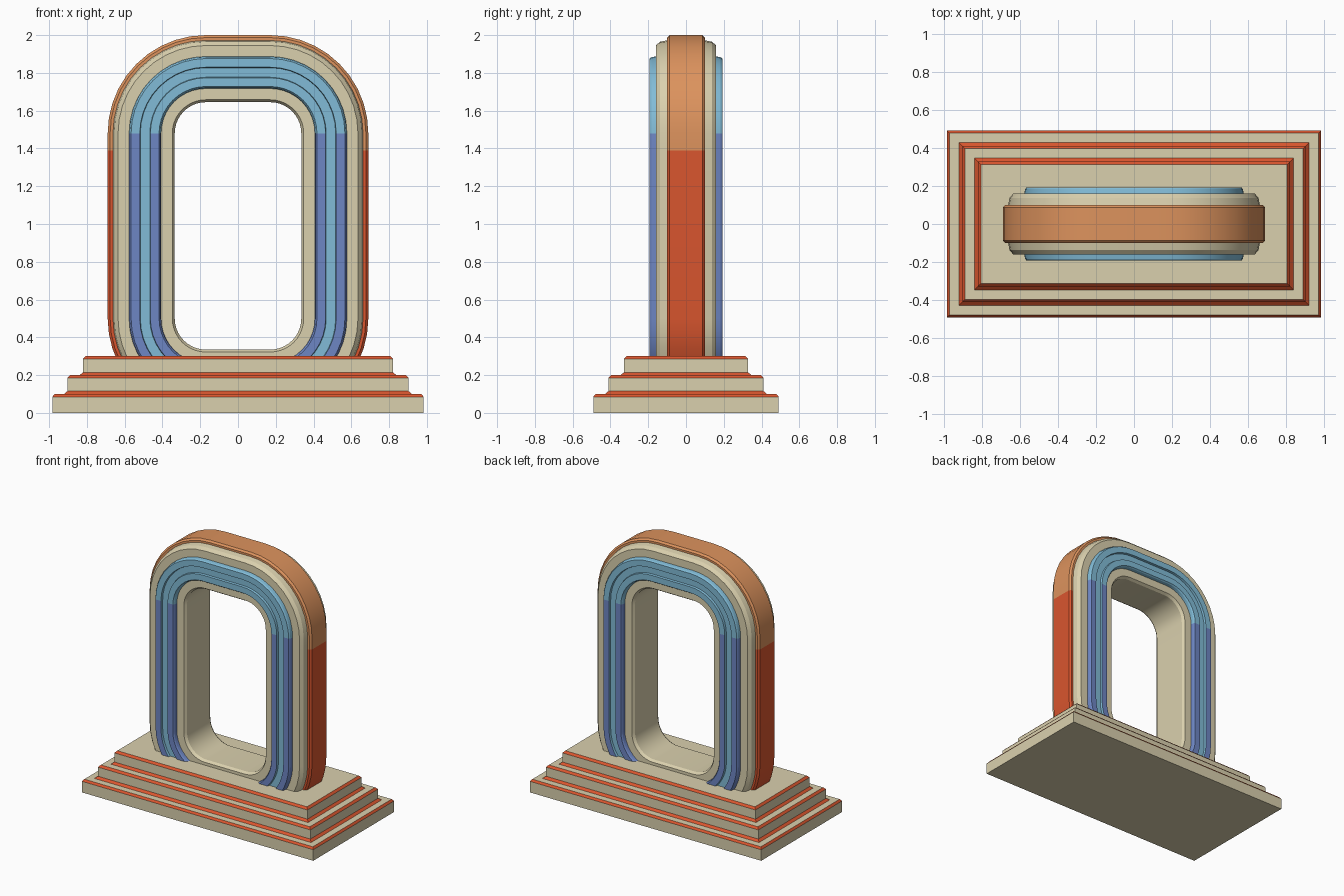
import bpy, bmesh, math

if "Cube" in bpy.data.objects:
    bpy.data.objects.remove(bpy.data.objects["Cube"])

def material(name, rgb):
    m = bpy.data.materials.new(name)
    m.diffuse_color = (*rgb, 1)
    m.use_nodes = True
    m.node_tree.nodes["Principled BSDF"].inputs["Base Color"].default_value = m.diffuse_color
    return m

CREAM, RED, ORANGE, SKY, VIOLET = range(5)
MATS = [material("cream", (0.70, 0.63, 0.42)),
        material("red orange", (0.70, 0.093, 0.028)),
        material("light orange", (0.72, 0.29, 0.11)),
        material("sky blue", (0.22, 0.50, 0.68)),
        material("violet blue", (0.155, 0.24, 0.55))]

def finish(name, bm):
    bmesh.ops.recalc_face_normals(bm, faces=bm.faces[:])
    me = bpy.data.meshes.new(name)
    bm.to_mesh(me)
    bm.free()
    for m in MATS:
        me.materials.append(m)
    ob = bpy.data.objects.new(name, me)
    bpy.context.collection.objects.link(ob)
    return ob

# Stepped plinth: (inset, height, colour of the band rising to the next row)
rows = [(0, 0, CREAM), (0, 0.085, RED), (0.012, 0.10, CREAM),
        (0.062, 0.10, RED), (0.08, 0.115, CREAM), (0.08, 0.185, RED),
        (0.095, 0.20, CREAM), (0.145, 0.20, RED), (0.162, 0.215, CREAM),
        (0.162, 0.285, RED), (0.177, 0.30, CREAM)]
bm = bmesh.new()
rings = [[bm.verts.new((sx * (0.983 - t), sy * (0.491 - t), z))
          for sx, sy in ((-1, -1), (1, -1), (1, 1), (-1, 1))] for t, z, c in rows]
for a, b, row in zip(rings, rings[1:], rows):
    for i in range(4):
        j = (i + 1) % 4
        bm.faces.new((a[i], a[j], b[j], b[i])).material_index = row[2]
bm.faces.new(rings[0][::-1])
bm.faces.new(rings[-1])
finish("stepped_plinth", bm)

# Arch cross-section: (offset from the opening, half depth, colour to the next point)
half = [(0, 0.14, CREAM), (0.013, 0.16, CREAM), (0.072, 0.16, SKY),
        (0.076, 0.183, SKY), (0.083, 0.193, VIOLET), (0.129, 0.193, SKY),
        (0.132, 0.176, SKY), (0.182, 0.176, SKY), (0.185, 0.193, VIOLET),
        (0.231, 0.193, VIOLET), (0.238, 0.183, VIOLET), (0.242, 0.16, CREAM),
        (0.300, 0.16, CREAM), (0.320, 0.138, CREAM), (0.327, 0.10, ORANGE),
        (0.342, 0.10, ORANGE), (0.355, 0.087, ORANGE)]
half = [(d, y, VIOLET if c == SKY and d < 0.08 else c) for d, y, c in half]
section = [(d, -y, c) for d, y, c in half]
back = half[::-1]
for i, (d, y, c) in enumerate(back):
    section.append((d, y, back[i + 1][2] if i + 1 < len(back) else CREAM))

# Path around the opening: corner centre plus outward angle
path = []
STEPS = 10
for cx, cz, start in ((0.17, 0.5, -90), (0.17, 1.48, 0), (-0.17, 1.48, 90), (-0.17, 0.5, 180)):
    arc = [(cx, cz, math.radians(start + 90 * k / STEPS)) for k in range(STEPS + 1)]
    split = (cx, 1.39, math.radians(0 if cx > 0 else 180))
    if start == 0:
        arc.insert(0, split)
    if start == 90:
        arc.append(split)
    path += arc

bm = bmesh.new()
loops = [[bm.verts.new((cx + (0.165 + d) * math.cos(a), y, cz + (0.165 + d) * math.sin(a)))
          for d, y, c in section] for cx, cz, a in path]
n = len(section)
for k, a in enumerate(loops):
    b = loops[(k + 1) % len(loops)]
    for i in range(n):
        j = (i + 1) % n
        f = bm.faces.new((a[i], a[j], b[j], b[i]))
        z = f.calc_center_median().z
        c = section[i][2]
        if c == ORANGE and z < 1.39:
            c = RED
        if c == VIOLET and z > 1.48:
            c = SKY
        f.material_index = c
# Sink the arch into the plinth
bmesh.ops.recalc_face_normals(bm, faces=bm.faces[:])
bmesh.ops.bisect_plane(bm, geom=bm.verts[:] + bm.edges[:] + bm.faces[:],
                       plane_co=(0, 0, 0.28), plane_no=(0, 0, 1), clear_inner=True)
arch = finish("rounded_arch", bm)
bpy.ops.object.select_all(action='DESELECT')
arch.select_set(True)
bpy.context.view_layer.objects.active = arch
bpy.ops.object.shade_smooth_by_angle(angle=math.radians(25))
